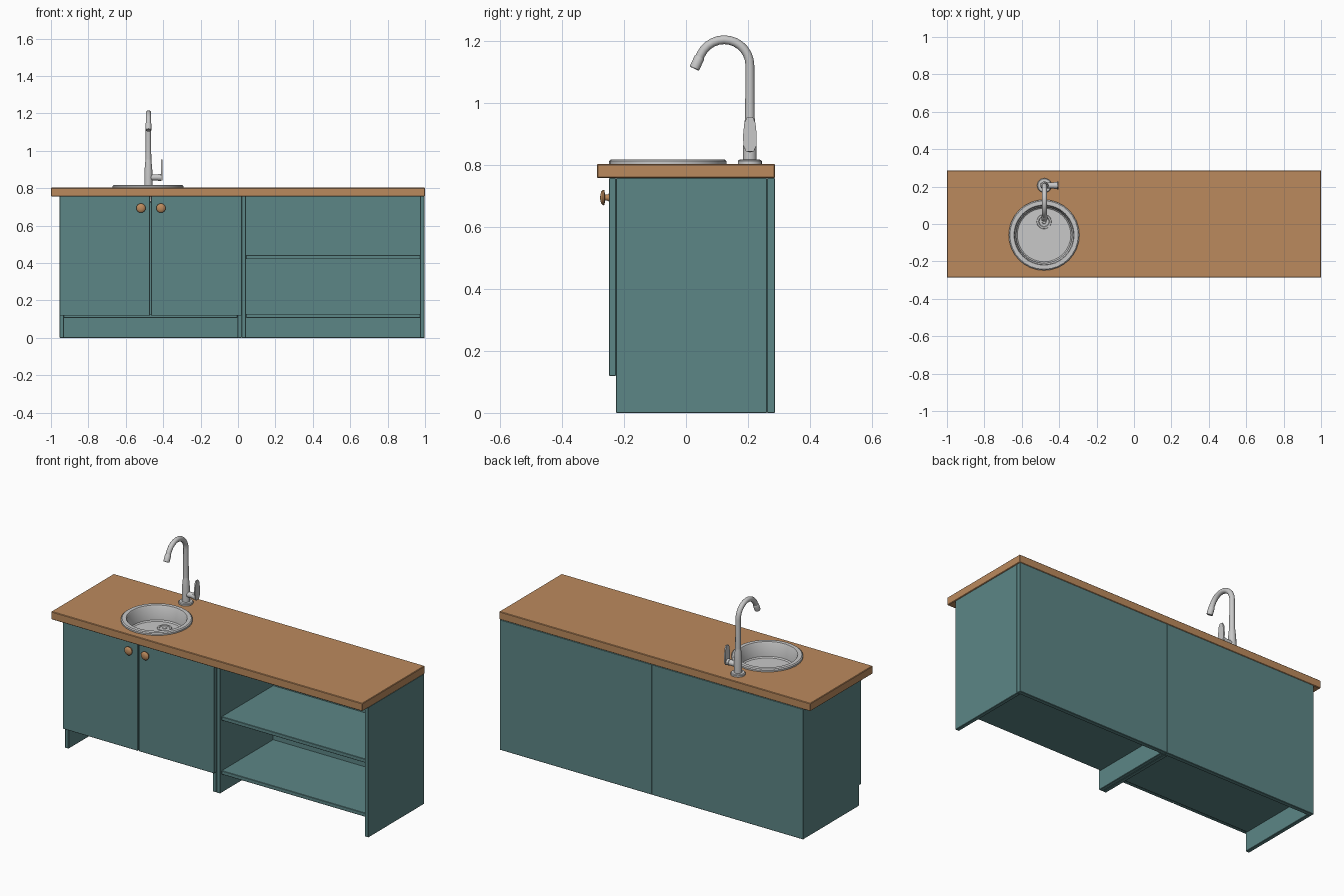
import bpy, bmesh, math
from mathutils import Vector, Matrix

if "Cube" in bpy.data.objects:
    bpy.data.objects.remove(bpy.data.objects["Cube"])


def material(name, rgb):
    m = bpy.data.materials.new(name)
    m.diffuse_color = (*rgb, 1)
    m.use_nodes = True
    m.node_tree.nodes["Principled BSDF"].inputs["Base Color"].default_value = m.diffuse_color
    return m


TEAL = material("teal paint", (0.107, 0.238, 0.238))
WOOD = material("warm wood", (0.50, 0.255, 0.11))
STEEL = material("brushed steel", (0.58, 0.58, 0.58))


def finish(bm, name, mat, smooth=False):
    bmesh.ops.recalc_face_normals(bm, faces=bm.faces)
    me = bpy.data.meshes.new(name)
    bm.to_mesh(me)
    bm.free()
    me.materials.append(mat)
    ob = bpy.data.objects.new(name, me)
    bpy.context.collection.objects.link(ob)
    if smooth:
        bpy.ops.object.select_all(action='DESELECT')
        ob.select_set(True)
        bpy.context.view_layer.objects.active = ob
        bpy.ops.object.shade_smooth_by_angle(angle=math.radians(35))
    return ob


def box(name, x, y, z, mat=TEAL, bevel=0.002):
    """Box from (min, max) ranges with slightly eased edges."""
    bm = bmesh.new()
    bmesh.ops.create_cube(bm, size=1)
    for v in bm.verts:
        v.co = [r[0] if c < 0 else r[1] for c, r in zip(v.co, (x, y, z))]
    if bevel:
        bmesh.ops.bevel(bm, geom=bm.edges[:], offset=bevel, segments=1, affect='EDGES')
    return finish(bm, name, mat)


def lathe(name, profile, loc, mat, sides=32, rot=None):
    """Spin (radius, height) points round the local z axis."""
    bm = bmesh.new()
    vs = [bm.verts.new((r, 0, h)) for r, h in profile]
    es = [bm.edges.new(p) for p in zip(vs, vs[1:])]
    bmesh.ops.spin(bm, geom=vs + es, cent=(0, 0, 0), axis=(0, 0, 1),
                   angle=math.tau, steps=sides, use_duplicate=False)
    bmesh.ops.remove_doubles(bm, verts=bm.verts[:], dist=1e-5)
    bmesh.ops.transform(bm, matrix=Matrix.Translation(loc) @ (rot or Matrix()), verts=bm.verts[:])
    return finish(bm, name, mat, True)


def tube(name, path, radii, mat, sides=12):
    """Round tube along a path lying in a plane of constant x."""
    bm = bmesh.new()
    rings = []
    side = Vector((1, 0, 0))
    for i, p in enumerate(path):
        t = (path[min(i + 1, len(path) - 1)] - path[max(i - 1, 0)]).normalized()
        up = side.cross(t)
        ring = []
        for k in range(sides):
            a = math.tau * k / sides
            ring.append(bm.verts.new(p + radii[i] * (math.cos(a) * side + math.sin(a) * up)))
        rings.append(ring)
    for a, b in zip(rings, rings[1:]):
        for k in range(sides):
            j = (k + 1) % sides
            bm.faces.new((a[k], a[j], b[j], b[k]))
    bm.faces.new(rings[0])
    bm.faces.new(rings[-1])
    return finish(bm, name, mat, True)


# Two carcasses: sides, back, floor
T = 0.023
TOP = 0.757
for label, x0, x1 in (("sink_cabinet", -0.954, 0.02), ("shelf_cabinet", 0.02, 0.997)):
    box(label + "_left_side", (x0, x0 + T), (-0.226, 0.261), (0, TOP))
    box(label + "_right_side", (x1 - T, x1), (-0.226, 0.261), (0, TOP))
    box(label + "_back", (x0, x1), (0.261, 0.287), (0, TOP))
    box(label + "_floor", (x0 + T, x1 - T), (-0.213, 0.261), (0.107, 0.129))
box("middle_shelf", (0.043, 0.974), (-0.213, 0.261), (0.421, 0.443))

# Doors with round knobs
knob = [(0, 0), (0.014, 0), (0.010, 0.006), (0.010, 0.014), (0.024, 0.016),
        (0.025, 0.020), (0.020, 0.026), (0.010, 0.029), (0, 0.030)]
front = Matrix.Rotation(math.pi / 2, 4, 'X')
for label, x0, x1, kx in (("left", -0.954, -0.470, -0.519), ("right", -0.464, 0.02, -0.412)):
    box(label + "_door", (x0, x1), (-0.248, -0.226), (0.119, TOP))
    lathe(label + "_knob", knob, (kx, -0.247, 0.694), WOOD, 16, front)

# Worktop with a round cut-out for the bowl
SX, SY = -0.481, -0.059
worktop = box("worktop", (-1, 1), (-0.287, 0.287), (TOP, 0.803), WOOD, 0.003)
cutter = lathe("sink_cutter", [(0, -0.2), (0.168, -0.2), (0.168, 0.2), (0, 0.2)],
               (SX, SY, 0.8), WOOD)
cutter.hide_render = True
cut = worktop.modifiers.new("sink_hole", 'BOOLEAN')
cut.operation = 'DIFFERENCE'
cut.solver = 'EXACT'
cut.object = cutter
bpy.context.view_layer.objects.active = worktop
bpy.ops.object.modifier_apply(modifier=cut.name)
bpy.data.objects.remove(cutter)

# Sink: rim, inner wall, floor and outer shell
lathe("sink_bowl", [(0, 0.730), (0.143, 0.730), (0.150, 0.736), (0.157, 0.811), (0.161, 0.817),
                    (0.183, 0.817), (0.189, 0.812), (0.189, 0.803), (0.164, 0.803),
                    (0.155, 0.728), (0.148, 0.724), (0, 0.724)], (SX, SY, 0), STEEL)
lathe("sink_drain", [(0.040, 0.729), (0.038, 0.734), (0.029, 0.734), (0.026, 0.731),
                     (0.012, 0.731), (0.010, 0.734), (0, 0.735)], (SX, 0.013, 0), STEEL, 20)

# Tap: base and body, swan-neck spout, nozzle
FX, FY = -0.479, 0.206
lathe("tap_body", [(0, 0.802), (0.039, 0.802), (0.039, 0.812), (0.035, 0.816), (0.022, 0.817),
                   (0.021, 0.895), (0.0175, 0.935), (0.015, 0.955), (0, 0.955)],
      (FX, FY, 0), STEEL, 20)
R, CY, CZ = 0.083, 0.123, 1.12
END = math.radians(155)
path = [Vector((FX, FY, 0.94))]
for i in range(13):
    a = END * i / 12
    path.append(Vector((FX, CY + R * math.cos(a), CZ + R * math.sin(a))))
aim = Vector((0, -math.sin(END), math.cos(END)))
tip = path[-1]
path.append(tip + aim * 0.012)
tube("tap_spout", path, [0.0155] + [0.0142] * 13 + [0.0142], STEEL)
tube("tap_nozzle", [tip + aim * d for d in (0.008, 0.012, 0.048, 0.050)],
     [0.0142, 0.0165, 0.0165, 0.014], STEEL)

# Tap handle: side stub and upright tapered lever
lathe("tap_handle_stub", [(0, 0), (0.016, 0), (0.016, 0.050), (0.018, 0.052), (0.018, 0.066),
                          (0.015, 0.069), (0, 0.069)], (FX, FY, 0.858), STEEL, 16,
      Matrix.Rotation(math.pi / 2, 4, 'Y'))
lever = bmesh.new()
outline = [(-0.012, 0.842), (0.012, 0.842), (0.021, 0.862), (0.022, 0.895), (0.018, 0.935),
           (0.009, 0.954), (-0.009, 0.954), (-0.018, 0.935), (-0.022, 0.895), (-0.021, 0.862)]
face = lever.faces.new([lever.verts.new((-0.412, FY + y, z)) for y, z in outline])
ext = bmesh.ops.extrude_face_region(lever, geom=[face])
bmesh.ops.translate(lever, vec=(0.008, 0, 0),
                    verts=[g for g in ext["geom"] if isinstance(g, bmesh.types.BMVert)])
finish(lever, "tap_lever", STEEL, True)
